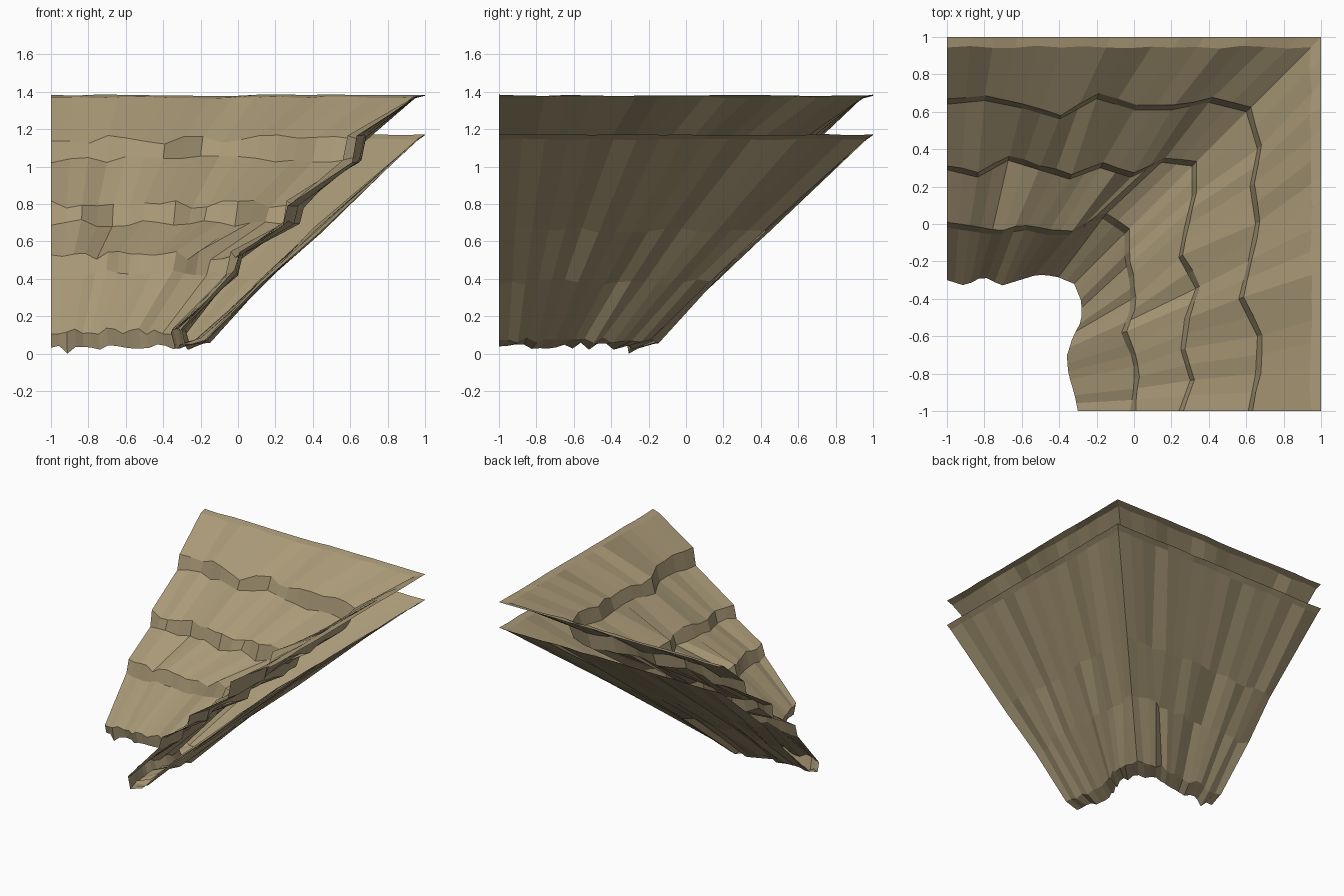
import bpy, bmesh, random

if "Cube" in bpy.data.objects:
    bpy.data.objects.remove(bpy.data.objects["Cube"])

random.seed(4)
N = 16  # segments along each wing

thatch = bpy.data.materials.new("straw_tan")
thatch.diffuse_color = (0.40, 0.32, 0.185, 1)
thatch.use_nodes = True
thatch.node_tree.nodes["Principled BSDF"].inputs["Base Color"].default_value = thatch.diffuse_color

# wavy course lines: inward position sampled evenly from the open end to the valley,
# one pair per course (left wing, right wing)
WAVES = [
    ([-.30, -.33, -.28, -.33, -.30, -.27, -.28, -.32], [-.30, -.32, -.35, -.36, -.33, -.28, -.28, -.32]),
    ([-.02, -.04, -.06, -.03, -.06, -.06, .04, -.05], [-.02, .0, .0, -.07, -.02, -.02, -.05, -.05]),
    ([.29, .25, .34, .29, .24, .30, .25, .33, .31], [.24, .30, .25, .27, .33, .24, .27, .31, .31]),
    ([.64, .66, .62, .56, .67, .61, .61, .65, .60], [.61, .65, .66, .56, .61, .65, .62, .66, .60]),
]


def sample(vals, t):
    f = t * (len(vals) - 1)
    i = min(int(f), len(vals) - 2)
    return vals[i] + (vals[i + 1] - vals[i]) * (f - i)


def row(wing, pos, z, wave=None, jit_z=0.0, jit_p=0.0):
    """A line of points running from the open end to the mitred valley corner."""
    base = WAVES[wave][wing] if wave is not None else [0, 0]
    corner = base[-1] + pos
    pts = []
    for i in range(N + 1):
        t = i / N
        free = 0 if i == N else 1
        v = sample(base, t) + pos + free * random.uniform(-jit_p, jit_p)
        u = -1 + (corner + 1) * t
        pts.append((u, v, z + free * random.uniform(-jit_z, jit_z)))
    return pts


def strip(bm, rows, wing, flip=False):
    """Skin consecutive rows; the right wing is the left one mirrored over the diagonal."""
    grid = [[bm.verts.new((u, v, z) if wing == 0 else (v, u, z)) for u, v, z in r] for r in rows]
    for a, b in zip(grid, grid[1:]):
        for i in range(N):
            q = [a[i], a[i + 1], b[i + 1], b[i]]
            bm.faces.new(q[::-1] if (wing == 1) != flip else q)


def finish(bm, name):
    bmesh.ops.remove_doubles(bm, verts=bm.verts, dist=0.0005)
    me = bpy.data.meshes.new(name)
    bm.to_mesh(me)
    bm.free()
    me.materials.append(thatch)
    bpy.context.collection.objects.link(bpy.data.objects.new(name, me))


top, eave, under = bmesh.new(), bmesh.new(), bmesh.new()
for w in (0, 1):
    # eave lip and bottom
    lip = row(w, 0, .12, 0, .02)
    drip = row(w, .02, .04, 0, .02)
    if w == 0:
        drip[2] = (drip[2][0], drip[2][1], 0)
    inner = row(w, .13, .075, 0, .02)
    # stepped thatch courses: slope, then the butt of the next course
    rows = [lip]
    for k, (low, high) in enumerate([(.43, .525), (.70, .80), (1.04, 1.145)], 1):
        rows.append(row(w, 0, low, k, .02))
        rows.append(row(w, .025, high, k, .025, .005))
    rows.append(row(w, .945, 1.37, None, .006, .008))
    rows.append(row(w, 1, 1.382, None, .004))
    strip(top, rows, w)
    strip(eave, [lip, drip, inner], w, True)
    # smoother underside
    strip(under, [inner,
                  row(w, .13, .385, None, .018, .03),
                  row(w, .42, .66, None, .015, .03),
                  row(w, .96, 1.145, None, .005),
                  row(w, 1, 1.172, None, .004)], w, True)

finish(top, "thatch_courses")
finish(eave, "eave_edge")
finish(under, "roof_underside")
